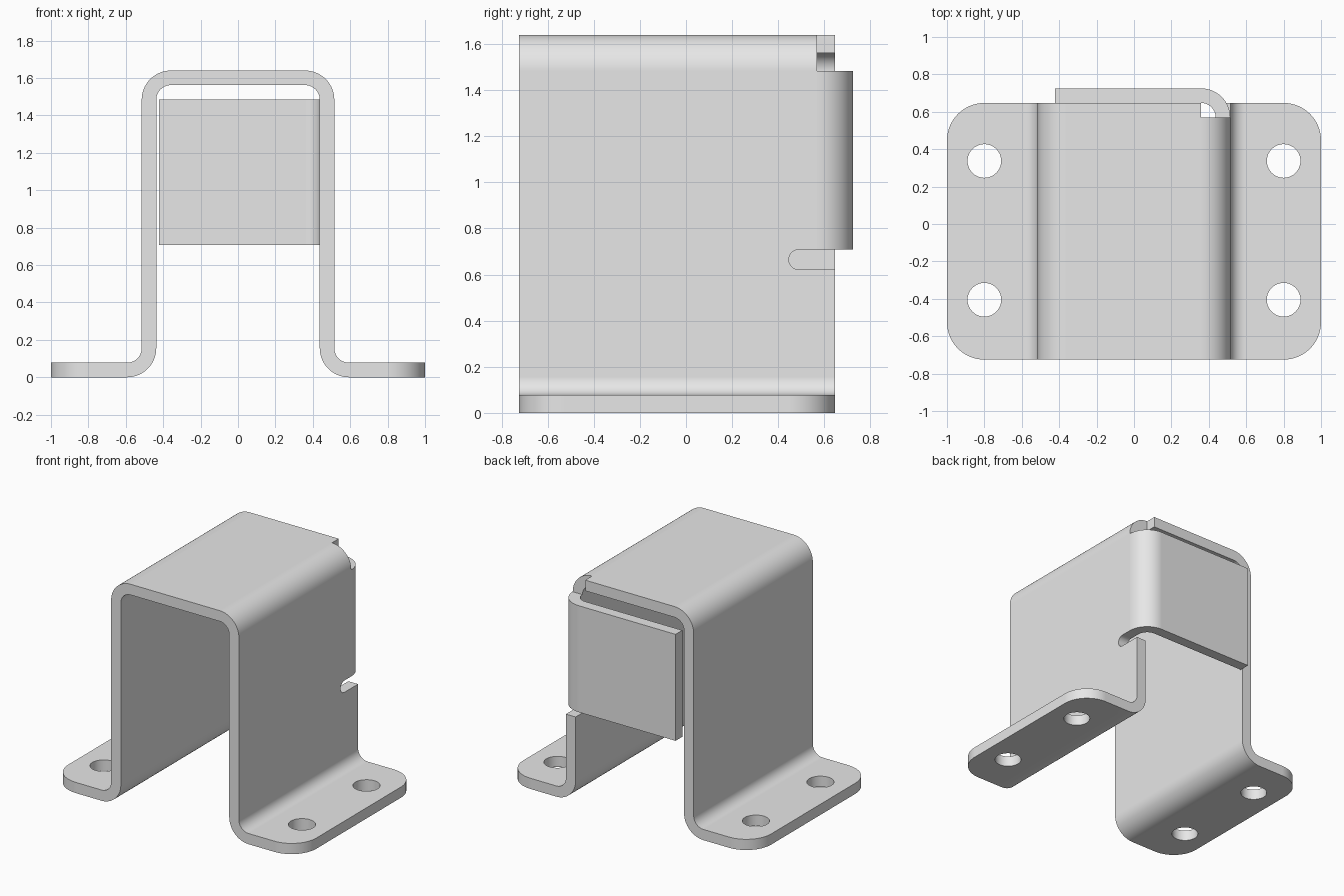
import bpy
import bmesh
from math import cos, sin, radians, pi

if "Cube" in bpy.data.objects:
    bpy.data.objects.remove(bpy.data.objects["Cube"], do_unlink=True)

T = 0.078            # sheet thickness
R = 2 * T            # outer bend radius
WALL = 0.515         # outer half width of the channel
TOP = 1.64
FRONT, BACK = -0.725, 0.647
BEND_X = WALL - R
TAB_LOW, TAB_HIGH = 0.708, TOP - R

steel = bpy.data.materials.new("grey steel")
steel.use_nodes = True
steel.diffuse_color = (0.8, 0.8, 0.8, 1)
steel.node_tree.nodes["Principled BSDF"].inputs["Base Color"].default_value = (0.8, 0.8, 0.8, 1)


def arc(cx, cy, r, start, end, steps=14):
    angles = [radians(start + (end - start) * i / steps) for i in range(steps + 1)]
    return [(cx + r * cos(a), cy + r * sin(a)) for a in angles]


def prism(name, outline, axis, low, high):
    """Extrude a 2D outline along the given axis."""
    place = {"x": lambda a, b, d: (d, a, b),
             "y": lambda a, b, d: (a, d, b),
             "z": lambda a, b, d: (a, b, d)}[axis]
    bm = bmesh.new()
    face = bm.faces.new([bm.verts.new(place(a, b, low)) for a, b in outline])
    extruded = bmesh.ops.extrude_face_region(bm, geom=[face])["geom"]
    moved = [v for v in extruded if isinstance(v, bmesh.types.BMVert)]
    bmesh.ops.translate(bm, verts=moved, vec=place(0, 0, high - low))
    bmesh.ops.recalc_face_normals(bm, faces=bm.faces)
    mesh = bpy.data.meshes.new(name)
    bm.to_mesh(mesh)
    bm.free()
    mesh.materials.append(steel)
    obj = bpy.data.objects.new(name, mesh)
    bpy.context.collection.objects.link(obj)
    return obj


def activate(obj):
    bpy.ops.object.select_all(action="DESELECT")
    obj.select_set(True)
    bpy.context.view_layer.objects.active = obj


def cut(obj, cutter):
    cutter.hide_render = True
    mod = obj.modifiers.new("cut", "BOOLEAN")
    mod.operation = "DIFFERENCE"
    mod.solver = "EXACT"
    mod.object = cutter
    activate(obj)
    bpy.ops.object.modifier_apply(modifier=mod.name)
    bpy.data.objects.remove(cutter, do_unlink=True)


def smooth(obj):
    activate(obj)
    bpy.ops.object.shade_smooth_by_angle(angle=radians(30))
    mod = obj.modifiers.new("even shading", "WEIGHTED_NORMAL")
    mod.keep_sharp = True


# Bent sheet: half of the hat-shaped section, then its mirror
foot_x = WALL - T + R
half = (arc(BEND_X, TOP - R, R, 90, 0)
        + arc(foot_x, R, T, 180, 270)
        + [(1, T), (1, 0)]
        + arc(foot_x, R, R, 270, 180)
        + arc(BEND_X, TOP - R, T, 0, 90))
section = half + [(-x, z) for x, z in reversed(half)]
bracket = prism("bracket_body", section, "y", FRONT, BACK)

# Rounded corners of the mounting feet
bm = bmesh.new()
bm.from_mesh(bracket.data)
corners = [e for e in bm.edges
           if all(abs(v.co.x) > 0.99 for v in e.verts)
           and abs(e.verts[0].co.z - e.verts[1].co.z) > T / 2]
bmesh.ops.bevel(bm, geom=corners, offset=0.2, segments=14, profile=0.5, affect="EDGES")
bm.to_mesh(bracket.data)
bm.free()

# Bolt holes
for x in (-0.8, 0.8):
    for y in (-0.405, 0.337):
        hole = arc(x, y, 0.09, 0, 360, 40)[:-1]
        cut(bracket, prism("hole_cutter", hole, "z", -0.1, 0.2))

# Open corner where the tab folds out of the left wall
corner = [(BEND_X, TAB_LOW - 0.03), (0.7, TAB_LOW - 0.03), (0.7, 1.8), (BEND_X, 1.8)]
cut(bracket, prism("corner_cutter", corner, "y", BACK - T, 0.9))

# Round-ended relief slot below the tab
slot_r = 0.043
slot = arc(0.446 + slot_r, TAB_LOW - slot_r, slot_r, 90, 270)
slot += [(0.9, TAB_LOW - 2 * slot_r), (0.9, TAB_LOW)]
cut(bracket, prism("slot_cutter", slot, "x", 0.38, 0.7))
smooth(bracket)

# Tab folded across the back opening
tab_y = BACK - T
tab_outline = (arc(BEND_X, tab_y, R, 0, 90)
               + [(-0.423, tab_y + R), (-0.423, tab_y + T)]
               + arc(BEND_X, tab_y, T, 90, 0))
smooth(prism("folded_tab", tab_outline, "z", TAB_LOW, TAB_HIGH))
